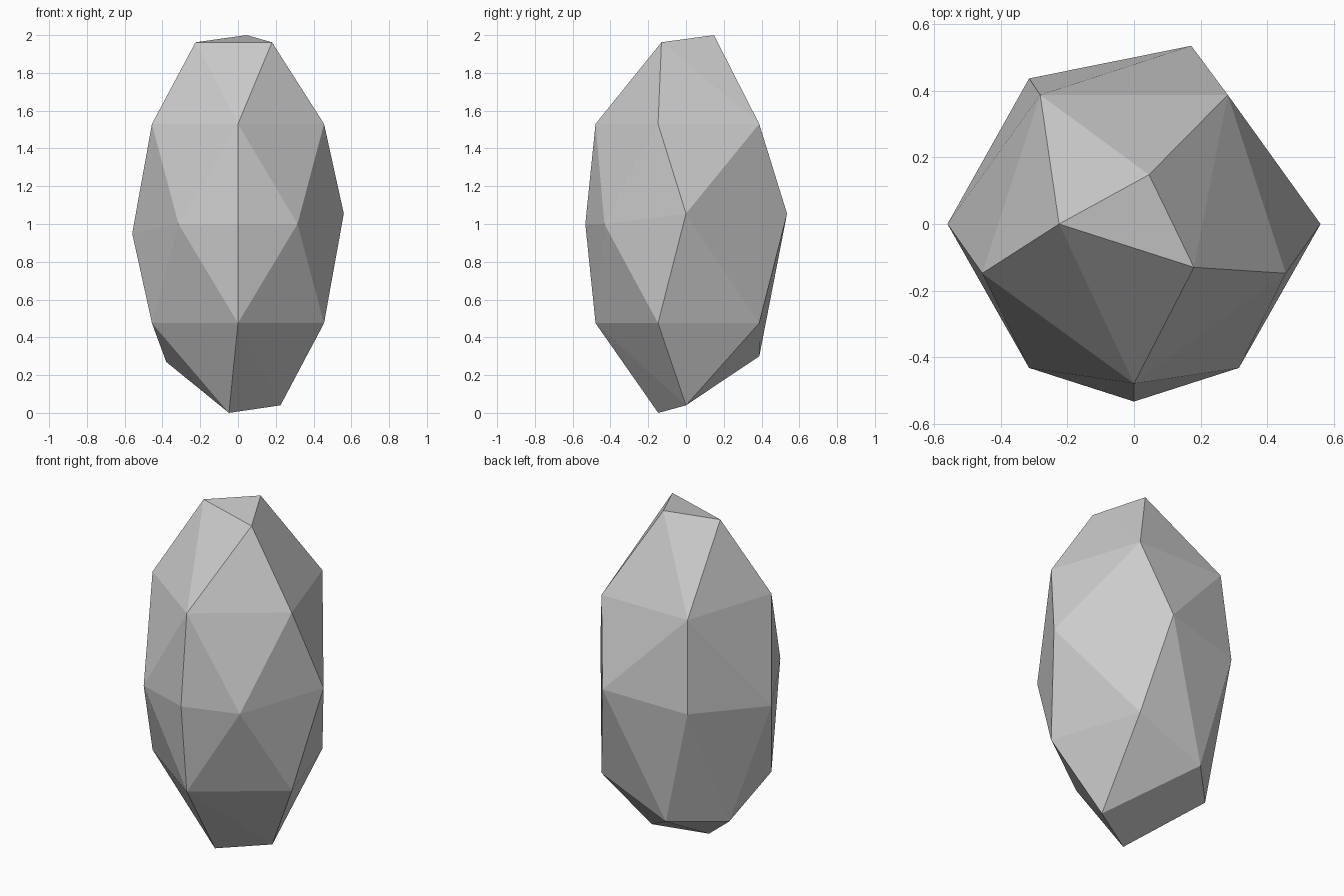
import bpy, bmesh, math

if "Cube" in bpy.data.objects:
    bpy.data.objects.remove(bpy.data.objects["Cube"])

# Low-poly upright stone: a faceted convex body


def ring(radius, z, angles):
    return [(radius * math.cos(math.radians(a)),
             radius * math.sin(math.radians(a)), z) for a in angles]


# upper and lower five-sided rings (the lower one is chipped at back left)
points = ring(0.479, 1.53, (-90, -18, 54, 126, 198))
points += ring(0.479, 0.475, (-90, -18, 54, 198))

# waist
points += [(0.56, 0, 1.055), (-0.56, 0, 0.95), (0, -0.533, 1.0),
           (0.315, -0.432, 1.0), (-0.315, -0.432, 1.0),
           (0.172, 0.535, 1.055), (-0.315, 0.437, 1.0)]

# tilted top facet
points += [(0.045, 0.148, 2.0), (-0.225, 0, 1.962), (0.18, -0.13, 1.962)]

# bottom edge and the chipped facet
points += [(-0.048, -0.147, 0.0), (0.225, 0, 0.04),
           (-0.14, 0.388, 0.30), (-0.38, 0.14, 0.27)]

bm = bmesh.new()
for p in points:
    bm.verts.new(p)
bmesh.ops.convex_hull(bm, input=bm.verts[:])
bmesh.ops.recalc_face_normals(bm, faces=bm.faces[:])
mesh = bpy.data.meshes.new("stone")
bm.to_mesh(mesh)
bm.free()
bpy.context.collection.objects.link(bpy.data.objects.new("stone", mesh))
